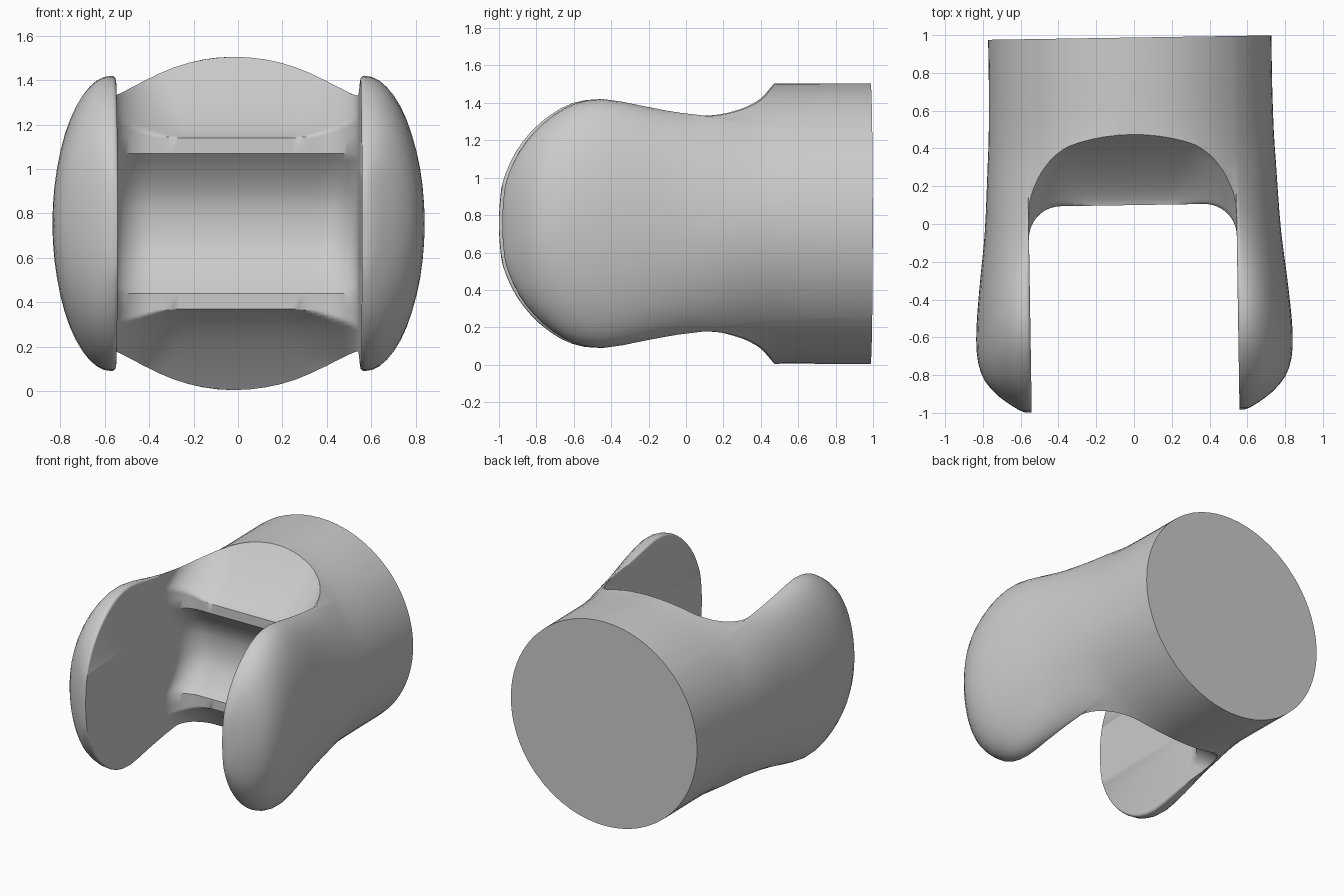
import bpy, bmesh, math
from mathutils import Matrix

if "Cube" in bpy.data.objects:
    bpy.data.objects.remove(bpy.data.objects["Cube"], do_unlink=True)

MID = 0.755      # height of the long axis
SLOT = 0.55      # half width of the slot
LIP = 0.02       # rounding of the cheeks' inner rims


def loft(name, rings):
    """Skin a list of equal closed rings and cap both ends."""
    bm = bmesh.new()
    rows = [[bm.verts.new(p) for p in ring] for ring in rings]
    for a, b in zip(rows, rows[1:]):
        for i in range(len(a)):
            j = (i + 1) % len(a)
            bm.faces.new((a[i], a[j], b[j], b[i]))
    bm.faces.new(rows[0])
    bm.faces.new(rows[-1])
    bmesh.ops.recalc_face_normals(bm, faces=bm.faces)
    mesh = bpy.data.meshes.new(name)
    bm.to_mesh(mesh)
    bm.free()
    obj = bpy.data.objects.new(name, mesh)
    bpy.context.collection.objects.link(obj)
    return obj


def spline(rows, steps):
    """Catmull-Rom refinement of a short list of stations."""
    out = []
    for i in range(len(rows) - 1):
        quad = [rows[max(i - 1, 0)], rows[i], rows[i + 1], rows[min(i + 2, len(rows) - 1)]]
        for s in range(steps):
            t = s / steps
            out.append([b + t / 2 * (c - a + t * (2*a - 5*b + 4*c - d + t * (3*b - a - 3*c + d)))
                        for a, b, c, d in zip(*quad)])
    return out + [list(rows[-1])]


def arc(size, offset):
    return math.sqrt(max(0.0, size * size - offset * offset))


# Body sections blend from a round shank (ellipse) to two domed cheeks with a rounded lip
def section(y, width, tall, cheek, blend):
    rim = SLOT + LIP
    dome = width - rim
    drop = min(LIP, cheek * 0.6)
    quarter = []
    for i in range(13):
        t = math.pi / 2 * i / 12
        quarter.append((rim + dome * math.cos(t), cheek * math.sin(t)))
    for i in range(1, 5):
        t = math.pi / 2 * i / 4
        quarter.append((rim - LIP * math.sin(t), cheek - drop * (1 - math.cos(t))))
    for i in range(1, 9):
        quarter.append((SLOT * (1 - i / 8), cheek - drop))
    top = []
    for x, z in quarter:
        round_z = tall * arc(1, x / width)
        top.append((x, round_z + (z - round_z) * blend))
    top += [(-x, z) for x, z in reversed(top[:-1])]
    return [(x, y, MID + z) for x, z in top] + [(x, y, MID - z) for x, z in reversed(top[1:-1])]


# Columns: y, half width, shank half height, cheek half height, blend
stations = [
    (0.987, 0.75, 0.75, 0.60, 0), (0.72, 0.75, 0.75, 0.60, 0), (0.47, 0.755, 0.75, 0.60, 0),
    (0.32, 0.763, 0.77, 0.60, 0), (0.15, 0.772, 0.81, 0.59, 0.15),
    (-0.05, 0.785, 0.84, 0.60, 0.5), (-0.25, 0.808, 0.87, 0.633, 0.85),
    (-0.45, 0.829, 0.9, 0.665, 1), (-0.6, 0.838, 0.9, 0.643, 1), (-0.72, 0.83, 0.9, 0.578, 1),
    (-0.82, 0.795, 0.9, 0.49, 1), (-0.9, 0.725, 0.9, 0.385, 1), (-0.955, 0.65, 0.9, 0.27, 1),
    (-0.98, 0.607, 0.9, 0.18, 1), (-0.99, 0.58, 0.9, 0.06, 1),
]
body = loft("fork_body", [section(*row) for row in spline(stations, 2)])


# Slot: a filleted channel with a hollow floor, opening into sloped bowls
def wall(x, floor, radius):
    return floor - radius + arc(radius, max(0.0, abs(x) - (SLOT - radius)))


def depth(x, d):
    hollow = 0.16 * max(0.0, 1 - (d / 0.315) ** 2)
    y = wall(x, 0.1 + hollow, 0.17)
    rise = (d - 0.385) / 0.36
    if rise > 0:
        y = max(y, wall(x, 0.1 + 0.37 * rise ** 0.76, 0.35 - 0.11 * min(1, 1.5 * rise)))
    return y


corner = [SLOT - 0.35 + 0.35 * math.sin(math.pi / 2 * i / 20) for i in range(21)]
columns = [-x for x in reversed(corner)] + [-0.1, 0, 0.1] + corner
half = [0.07, 0.14, 0.2, 0.25, 0.285, 0.315, 0.385]
half += [0.385 + 0.5 * (i / 24) ** 1.5 for i in range(1, 25)]
levels = [-d for d in reversed(half)] + half
cutter = loft("slot_cutter", [
    [(-SLOT, -1.3, MID + d)] + [(x, depth(x, abs(d)), MID + d) for x in columns]
    + [(SLOT, -1.3, MID + d)] for d in levels])
cutter.hide_render = True

cut = body.modifiers.new("slot", "BOOLEAN")
cut.operation = "DIFFERENCE"
cut.solver = "EXACT"
cut.object = cutter
bpy.context.view_layer.objects.active = body
body.select_set(True)
bpy.ops.object.modifier_apply(modifier="slot")
bpy.data.objects.remove(cutter, do_unlink=True)

# The whole part sits slightly turned
body.data.transform(Matrix.Translation((-0.007, 0, 0)) @ Matrix.Rotation(math.radians(0.9), 4, "Z"))
bpy.ops.object.shade_smooth_by_angle(angle=math.radians(35))
